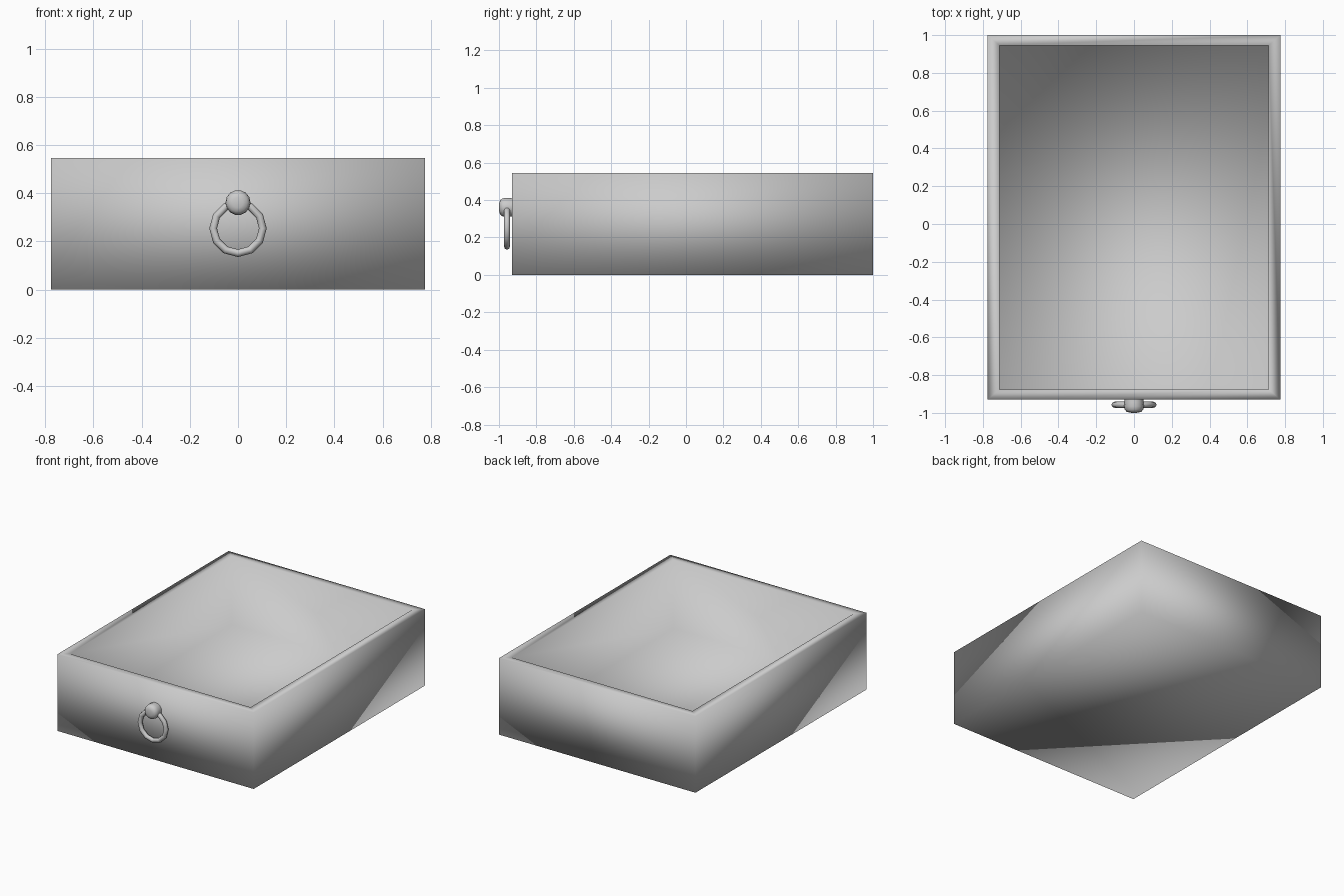
import bpy, bmesh
from math import pi
from mathutils import Matrix

if "Cube" in bpy.data.objects:
    bpy.data.objects.remove(bpy.data.objects["Cube"])

W, H, FLOOR = 1.55, 0.546, 0.058
WALL_X, WALL_Y = 0.062, 0.054
Y0, Y1 = -0.93, 1.0


def finish(bm, name):
    bmesh.ops.recalc_face_normals(bm, faces=bm.faces)
    mesh = bpy.data.meshes.new(name)
    bm.to_mesh(mesh)
    bm.free()
    for p in mesh.polygons:
        p.use_smooth = True
    obj = bpy.data.objects.new(name, mesh)
    bpy.context.collection.objects.link(obj)
    return obj


# Drawer body: a box whose top is inset and pushed down to the floor
yc = (Y0 + Y1) / 2
bm = bmesh.new()
bmesh.ops.create_cube(bm, size=1, matrix=Matrix.Translation((0, yc, H / 2))
                      @ Matrix.Diagonal((W, Y1 - Y0, H, 1)))
top = max(bm.faces, key=lambda f: f.calc_center_median().z)
bmesh.ops.inset_region(bm, faces=[top], thickness=0.05)
for v in top.verts:
    v.co.x = (W / 2 - WALL_X) * (1 if v.co.x > 0 else -1)
    v.co.y = Y1 - WALL_Y if v.co.y > yc else Y0 + WALL_Y
cavity = bmesh.ops.extrude_discrete_faces(bm, faces=[top])["faces"][0]
bmesh.ops.translate(bm, verts=cavity.verts, vec=(0, 0, FLOOR - H))
finish(bm, "drawer_box")

# Knob: turned profile of (radius, y), spun around the y axis
profile = [(0.0, -1.0), (0.022, -0.999), (0.039, -0.994), (0.049, -0.982),
           (0.052, -0.965), (0.051, -0.945), (0.049, Y0 + 0.005)]
bm = bmesh.new()
pts = [bm.verts.new((r, y, 0.361)) for r, y in profile]
edges = [bm.edges.new(pair) for pair in zip(pts, pts[1:])]
bmesh.ops.spin(bm, geom=pts + edges, cent=(0, 0, 0.361), axis=(0, 1, 0),
               angle=2 * pi, steps=14, use_merge=False)
bmesh.ops.remove_doubles(bm, verts=bm.verts, dist=0.0005)
finish(bm, "handle_knob")

# Pull ring hanging from the knob
bpy.ops.mesh.primitive_torus_add(major_segments=12, minor_segments=8,
                                 major_radius=0.103, minor_radius=0.016,
                                 location=(0, -0.957, 0.254), rotation=(pi / 2, 0, 0))
ring = bpy.context.object
ring.name = "handle_ring"
bpy.ops.object.shade_smooth()
